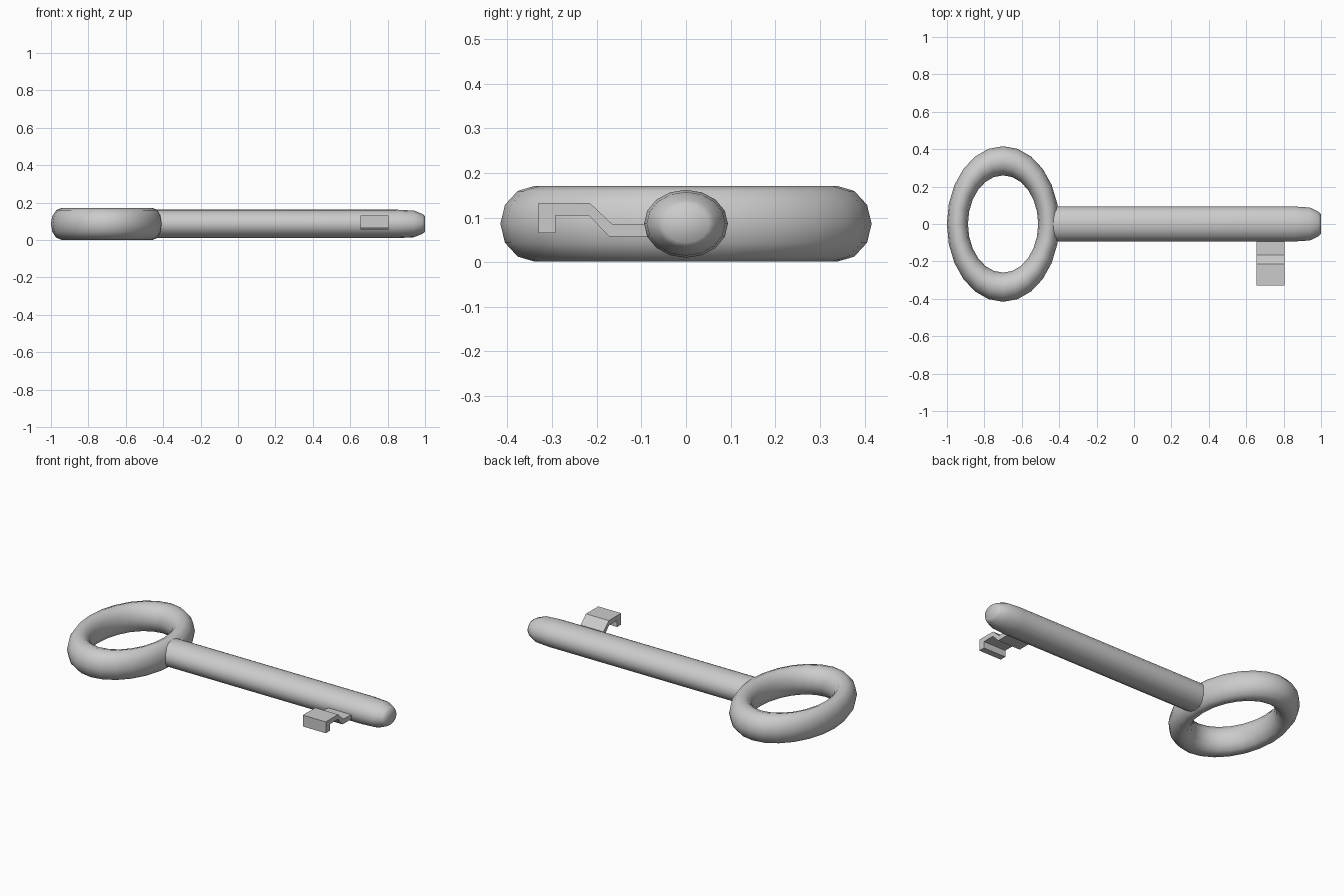
import bpy, bmesh, math

if "Cube" in bpy.data.objects:
    bpy.data.objects.remove(bpy.data.objects["Cube"])

ZC = 0.086  # height of the key's mid-plane


def make_object(name, bm):
    bmesh.ops.recalc_face_normals(bm, faces=bm.faces)
    mesh = bpy.data.meshes.new(name)
    bm.to_mesh(mesh)
    bm.free()
    obj = bpy.data.objects.new(name, mesh)
    bpy.context.collection.objects.link(obj)
    return obj


def smooth(obj, angle):
    bpy.ops.object.select_all(action='DESELECT')
    bpy.context.view_layer.objects.active = obj
    obj.select_set(True)
    bpy.ops.object.shade_smooth_by_angle(angle=math.radians(angle))


# Oval ring handle: a torus stretched along y
bpy.ops.mesh.primitive_torus_add(major_segments=24, minor_segments=12,
                                 major_radius=0.338, minor_radius=0.078,
                                 location=(-0.7, 0, ZC))
bow = bpy.context.object
bow.name = "ring_handle"
bow.scale = (0.722, 1, 1.09)
bpy.ops.object.transform_apply(location=False, rotation=False, scale=True)
smooth(bow, 80)

# Shaft with an oval section and rounded tip: (x, half width in y)
SIDES = 16
profile = [(-0.45, 0.094), (0.85, 0.094), (0.94, 0.088), (0.985, 0.066), (1.0, 0.052)]
bm = bmesh.new()
rings = []
for x, r in profile:
    rings.append([bm.verts.new((x, r * math.cos(a), ZC + 0.81 * r * math.sin(a)))
                  for a in (2 * math.pi * i / SIDES for i in range(SIDES))])
for a, b in zip(rings, rings[1:]):
    for i in range(SIDES):
        j = (i + 1) % SIDES
        bm.faces.new((a[i], a[j], b[j], b[i]))
bm.faces.new(rings[0])
bm.faces.new(rings[-1])
smooth(make_object("shaft", bm), 65)

# Key bit: cranked hook profile in (y, z), extruded along x
hook = [(-0.06, 0.085), (-0.165, 0.085), (-0.215, 0.132), (-0.33, 0.132),
        (-0.33, 0.065), (-0.292, 0.065), (-0.292, 0.104), (-0.217, 0.104),
        (-0.172, 0.057), (-0.06, 0.057)]
bm = bmesh.new()
face = bm.faces.new([bm.verts.new((0.655, y, z)) for y, z in hook])
ext = bmesh.ops.extrude_face_region(bm, geom=[face], use_keep_orig=True)
bmesh.ops.translate(bm, vec=(0.15, 0, 0),
                    verts=[g for g in ext["geom"] if isinstance(g, bmesh.types.BMVert)])
make_object("key_bit", bm)
